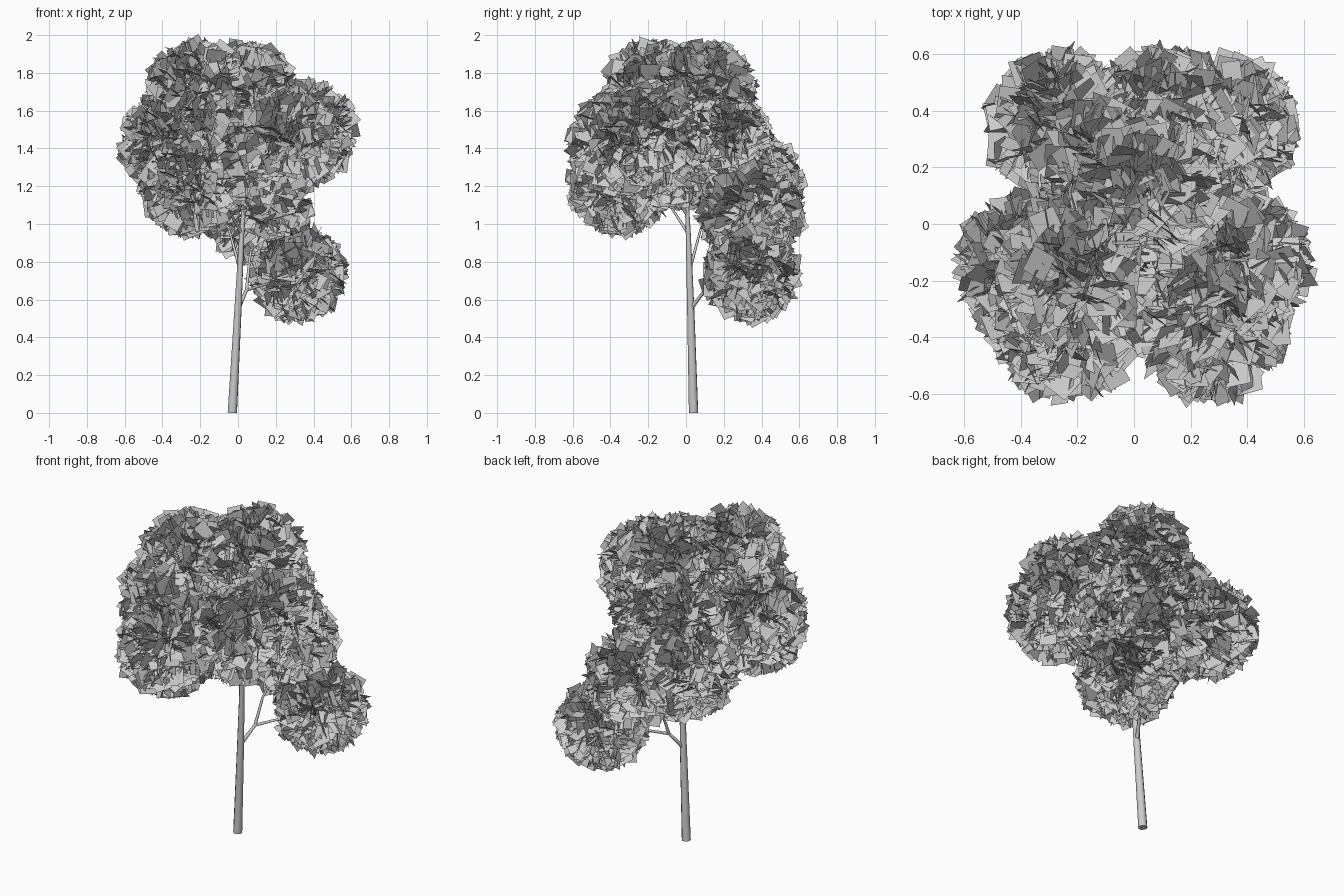
import bpy, random
from mathutils import Vector

if "Cube" in bpy.data.objects:
    bpy.data.objects.remove(bpy.data.objects["Cube"])

random.seed(7)


def limb(name, pts):
    """Tapered eight-sided limb through (x, y, z, radius) points."""
    cu = bpy.data.curves.new(name, 'CURVE')
    cu.dimensions = '3D'
    cu.bevel_depth = 1.0
    cu.bevel_resolution = 2
    cu.use_fill_caps = True
    sp = cu.splines.new('POLY')
    sp.use_smooth = True
    sp.points.add(len(pts) - 1)
    for p, (x, y, z, r) in zip(sp.points, pts):
        p.co = (x, y, z, 1)
        p.radius = r
    ob = bpy.data.objects.new(name, cu)
    bpy.context.collection.objects.link(ob)


def rand_dir():
    return Vector([random.gauss(0, 1) for _ in range(3)]).normalized()


def leaf_clump(name, centre, radius, count=620, half=0.045):
    """Ball of square leaves fanning outward, densest near the surface."""
    verts, faces = [], []
    c = Vector(centre)
    shell = radius - half
    for _ in range(count):
        d = rand_dir()
        p = c + d * shell * random.random() ** 0.16
        u = (d + rand_dir() * 0.6).normalized()     # outward, loosely
        w = u.cross(rand_dir()).normalized()
        s = half * random.uniform(0.75, 1.15)
        i = len(verts)
        for a, b in ((-1, -1), (1, -1), (1, 1), (-1, 1)):
            verts.append(p + u * (a * s) + w * (b * s))
        faces.append((i, i + 1, i + 2, i + 3))
    me = bpy.data.meshes.new(name)
    me.from_pydata(verts, [], faces)
    bpy.context.collection.objects.link(bpy.data.objects.new(name, me))


# Trunk
limb("trunk", [(-0.03, 0.04, 0, 0.026), (0.0, 0.025, 0.55, 0.020),
               (0.02, 0.012, 0.95, 0.014), (0.04, 0.0, 1.2, 0.010),
               (0.02, 0.05, 1.65, 0.005)])

# Foliage clumps: centre and radius
clumps = [
    ((0.315, 0.345, 0.74), 0.275),   # low side ball
    ((0.10, 0.345, 1.07), 0.30),     # middle back
    ((-0.25, 0.345, 1.21), 0.29),    # back left
    ((-0.23, -0.35, 1.22), 0.295),   # front left
    ((0.27, -0.35, 1.43), 0.295),    # front right
    ((0.35, -0.15, 1.49), 0.295),    # right
    ((-0.36, -0.16, 1.43), 0.29),    # left
    ((-0.21, -0.17, 1.7), 0.295),    # top front
    ((0.04, 0.1, 1.69), 0.295),      # top back
    ((-0.1, 0.17, 1.43), 0.29),      # inner back
    ((0.0, -0.05, 1.34), 0.28),      # core
    ((0.08, 0.23, 1.45), 0.24),      # back filler
]
for n, (c, r) in enumerate(clumps):
    leaf_clump(f"leaf_clump_{n + 1}", c, r)

# Low forked branch
fork = (0.045, 0.1, 0.65, 0.009)
limb("low_branch", [(0.0, 0.025, 0.55, 0.012), fork, (0.18, 0.22, 0.69, 0.006), (0.315, 0.345, 0.74, 0.003)])
limb("low_branch_fork", [fork, (0.06, 0.15, 0.8, 0.007), (0.1, 0.345, 1.07, 0.003)])

# Upper branches reaching into the clumps: start, bend, clump index
starts = [((0.01, 0.02, 0.76), (-0.05, 0.08, 0.98), 2),
          ((0.02, 0.012, 0.95), (-0.06, -0.08, 1.09), 3),
          ((0.03, 0.005, 1.05), (0.1, -0.1, 1.2), 4),
          ((0.035, 0.0, 1.12), (0.14, -0.04, 1.28), 5),
          ((0.035, 0.0, 1.12), (-0.12, -0.05, 1.28), 6),
          ((0.04, 0.0, 1.2), (-0.04, -0.08, 1.42), 7)]
for n, (a, b, k) in enumerate(starts):
    limb(f"upper_branch_{n + 1}", [(*a, 0.009), (*b, 0.006), (*clumps[k][0], 0.003)])
